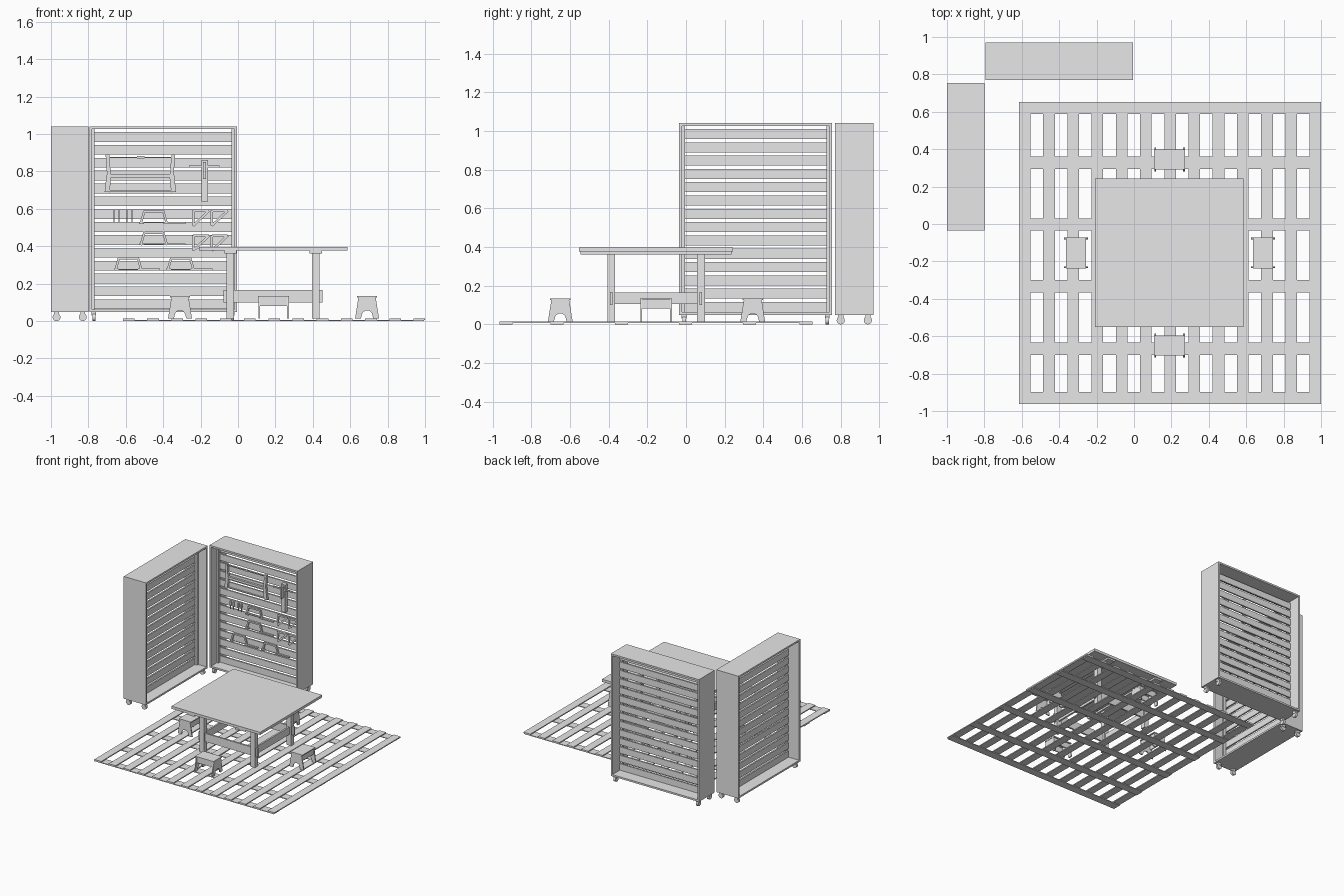
import bpy, bmesh, math
from mathutils import Matrix, Vector

if "Cube" in bpy.data.objects:
    bpy.data.objects.remove(bpy.data.objects["Cube"])

gray = bpy.data.materials.new("plain_gray")
gray.use_nodes = True
gray.diffuse_color = (0.8, 0.8, 0.8, 1)
gray.node_tree.nodes["Principled BSDF"].inputs["Base Color"].default_value = (0.8, 0.8, 0.8, 1)


class Part:
    """Collects simple solids into one object."""

    def __init__(self):
        self.bm = bmesh.new()

    def block(self, centre, size, turn=Matrix.Identity(4)):
        m = Matrix.Translation(centre) @ turn @ Matrix.Diagonal((*size, 1))
        bmesh.ops.create_cube(self.bm, size=1, matrix=m)

    def box(self, x, y, z):
        lo, hi = Vector((x[0], y[0], z[0])), Vector((x[1], y[1], z[1]))
        self.block((lo + hi) / 2, hi - lo)

    def bar(self, a, b, width, y, depth):
        # straight bar between two (x, z) points
        dx, dz = b[0] - a[0], b[1] - a[1]
        turn = Matrix.Rotation(-math.atan2(dz, dx), 4, 'Y')
        self.block(((a[0] + b[0]) / 2, y, (a[1] + b[1]) / 2),
                   (math.hypot(dx, dz), depth, width), turn)

    def wheel(self, centre, radius, width):
        m = Matrix.Translation(centre) @ Matrix.Rotation(math.pi / 2, 4, 'Y')
        bmesh.ops.create_cone(self.bm, cap_ends=True, segments=20, radius1=radius,
                              radius2=radius, depth=width, matrix=m)

    def panel(self, outline, x, thick):
        # (y, z) outline extruded along x
        face = self.bm.faces.new([self.bm.verts.new((x - thick / 2, *p)) for p in outline])
        new = bmesh.ops.extrude_face_region(self.bm, geom=[face])["geom"]
        bmesh.ops.translate(self.bm, vec=(thick, 0, 0),
                            verts=[v for v in new if isinstance(v, bmesh.types.BMVert)])

    def finish(self, name, loc=(0, 0, 0), turn=0, smooth=False):
        bmesh.ops.recalc_face_normals(self.bm, faces=self.bm.faces)
        mesh = bpy.data.meshes.new(name)
        self.bm.to_mesh(mesh)
        self.bm.free()
        mesh.materials.append(gray)
        ob = bpy.data.objects.new(name, mesh)
        ob.location, ob.rotation_euler.z = loc, turn
        bpy.context.collection.objects.link(ob)
        if smooth:
            bpy.ops.object.select_all(action='DESELECT')
            ob.select_set(True)
            bpy.context.view_layer.objects.active = ob
            bpy.ops.object.shade_smooth_by_angle()


# Slatted floor: cross boards below, long boards on top
floor = Part()
for y in (0.62, 0.328, -0.003, -0.333, -0.667, -0.93):
    floor.box((-0.615, 0.995), (y - 0.033, y + 0.033), (0, 0.006))
floor.finish("floor_cross_boards")
floor = Part()
for i in range(13):
    x = -0.584 + i * 0.1295
    floor.box((x - 0.031, x + 0.031), (-0.963, 0.653), (0.006, 0.014))
floor.finish("floor_long_boards")

# Table
TABLE = (0.1875, -0.155, 0)
top = Part()
top.box((-0.397, 0.397), (-0.397, 0.397), (0.376, 0.397))
top.finish("table_top", TABLE)
legs, beams, rails = Part(), Part(), Part()
for s in (-1, 1):
    x, y = s * 0.228, s * 0.232
    beams.box((x - 0.033, x + 0.033), (-0.39, 0.39), (0.362, 0.376))
    rails.box((-0.265, 0.265), (y - 0.007, y + 0.007), (0.1, 0.167))
    rails.box((x - 0.007, x + 0.007), (-0.245, 0.245), (0.105, 0.165))
    for t in (-1, 1):
        legs.block((x, t * 0.232, 0.188), (0.04, 0.04, 0.348))
legs.finish("table_legs", TABLE)
beams.finish("table_beams", TABLE)
rails.finish("table_rails", TABLE)

# Stools
side = [(-0.064, 0.014), (-0.046, 0.127), (0.046, 0.127), (0.064, 0.014), (0.034, 0.014)]
side += [(0.029 * math.cos(a * math.pi / 10), 0.028 + 0.029 * math.sin(a * math.pi / 10))
         for a in range(11)] + [(-0.034, 0.014)]
for name, loc, turn in (("back", (0.19, 0.345, 0), 0), ("front", (0.19, -0.65, 0), 0),
                        ("right", (-0.31, -0.155, 0), math.pi / 2),
                        ("left", (0.69, -0.155, 0), math.pi / 2)):
    stool = Part()
    stool.box((-0.083, 0.083), (-0.054, 0.054), (0.127, 0.135))
    for s in (-1, 1):
        stool.panel(side, s * 0.077, 0.009)
        stool.block((0, s * 0.042, 0.104), (0.15, 0.008, 0.046))
    stool.finish(name + "_stool", loc, turn)

# Rolling slatted cabinets
for name, loc, turn in (("back", (-0.4, 0.87, 0), 0), ("right", (-0.9, 0.36, 0), math.pi / 2)):
    shell, slats, casters = Part(), Part(), Part()
    for z in (0.056, 1.033):
        shell.box((-0.395, 0.395), (-0.1, 0.1), (z - 0.007, z + 0.007))
    for s in (-1, 1):
        shell.block((s * 0.388, 0, 0.5445), (0.014, 0.2, 0.963))
        shell.block((s * 0.374, -0.016, 0.5445), (0.016, 0.02, 0.963))
        for t in (-1, 1):
            casters.wheel((s * 0.37, t * 0.07, 0.021), 0.021, 0.018)
            casters.block((s * 0.37, t * 0.07, 0.04), (0.024, 0.026, 0.02))
    for i in range(14):
        z = 0.09 + i * 0.0688
        slats.box((-0.381, 0.381), (-0.006, 0.006), (z - 0.026, z + 0.026))
    shell.finish(name + "_cabinet_shell", loc, turn)
    slats.finish(name + "_cabinet_slats", loc, turn)
    casters.finish(name + "_cabinet_casters", loc, turn, smooth=True)

# Tools hang just in front of the back cabinet's slats
Y = 0.853
saw = Part()
for s in (-1, 1):
    x = -0.522
    saw.bar((x + s * 0.178, 0.69), (x + s * 0.168, 0.78), 0.026, Y, 0.02)
    saw.bar((x + s * 0.168, 0.78), (x + s * 0.176, 0.89), 0.02, Y, 0.02)
saw.box((-0.69, -0.354), (Y - 0.008, Y + 0.008), (0.768, 0.786))
saw.box((-0.69, -0.354), (Y - 0.004, Y + 0.004), (0.692, 0.7))
saw.box((-0.69, -0.354), (Y - 0.003, Y + 0.003), (0.872, 0.878))
saw.box((-0.54, -0.5), (Y - 0.004, Y + 0.004), (0.87, 0.882))
saw.finish("frame_saw")

plane = Part()
plane.box((-0.196, -0.16), (Y - 0.02, Y + 0.01), (0.638, 0.862))
plane.box((-0.186, -0.17), (Y - 0.05, Y - 0.02), (0.76, 0.85))
plane.box((-0.262, -0.098), (Y - 0.028, Y - 0.018), (0.82, 0.831))
plane.finish("wood_plane")

chisels = Part()
for x in (-0.663, -0.636, -0.594, -0.567):
    chisels.box((x - 0.005, x + 0.005), (Y - 0.005, Y + 0.005), (0.56, 0.592))
    chisels.box((x - 0.003, x + 0.003), (Y - 0.002, Y + 0.002), (0.528, 0.56))
chisels.finish("chisels")

for n, (x, z) in enumerate(((-0.45, 0.52), (-0.45, 0.406), (-0.586, 0.27), (-0.306, 0.27)), 1):
    hand_saw = Part()
    hand_saw.bar((x - 0.05, z + 0.066), (x + 0.05, z + 0.066), 0.012, Y, 0.012)
    for s in (-1, 1):
        hand_saw.bar((x + s * 0.05, z + 0.07), (x + s * 0.07, z), 0.012, Y, 0.012)
        hand_saw.box((x + s * 0.065 - 0.013, x + s * 0.065 + 0.013),
                     (Y - 0.008, Y + 0.008), (z, z + 0.01))
    hand_saw.box((x - 0.065, x + 0.065), (Y - 0.001, Y + 0.001), (z + 0.004, z + 0.008))
    hand_saw.box((x + 0.07, x + 0.17), (Y - 0.006, Y + 0.006), (z, z + 0.01))
    hand_saw.finish("small_saw_%d" % n)

squares = Part()
for x in (-0.24, -0.14):
    for z in (0.51, 0.377):
        corners = [(x, z), (x, z + 0.08), (x + 0.085, z + 0.08)]
        for a, b in zip(corners, corners[1:] + corners[:1]):
            squares.bar(a, b, 0.013, Y, 0.008)
squares.finish("set_squares")
